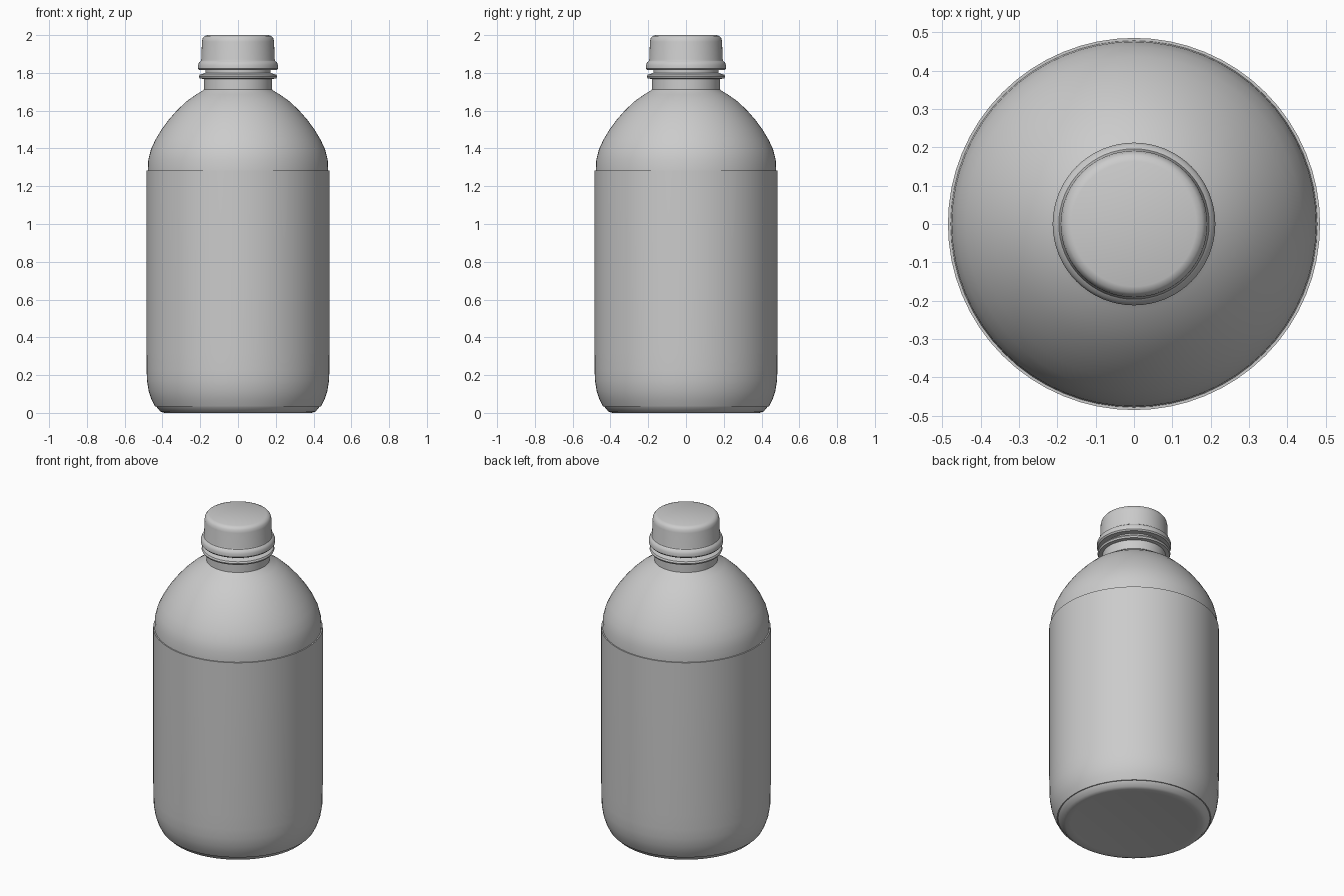
import bpy, bmesh, math

if "Cube" in bpy.data.objects:
    bpy.data.objects.remove(bpy.data.objects["Cube"])


def lathe(name, profile, segs=64, closed=False):
    """Revolve an (r, z) profile about the z axis."""
    bm = bmesh.new()
    rings = []
    for r, z in profile:
        if r == 0:
            rings.append([bm.verts.new((0, 0, z))] * segs)
        else:
            rings.append([bm.verts.new((r * math.cos(2 * math.pi * i / segs),
                                        r * math.sin(2 * math.pi * i / segs), z))
                          for i in range(segs)])
    pairs = list(zip(rings, rings[1:]))
    if closed:
        pairs.append((rings[-1], rings[0]))
    for a, b in pairs:
        for i in range(segs):
            j = (i + 1) % segs
            bm.faces.new(list(dict.fromkeys((a[i], a[j], b[j], b[i]))))
    bmesh.ops.recalc_face_normals(bm, faces=bm.faces)
    me = bpy.data.meshes.new(name)
    bm.to_mesh(me)
    bm.free()
    ob = bpy.data.objects.new(name, me)
    bpy.context.collection.objects.link(ob)
    bpy.ops.object.select_all(action='DESELECT')
    ob.select_set(True)
    bpy.context.view_layer.objects.active = ob
    bpy.ops.object.shade_smooth_by_angle(angle=math.radians(35))
    return ob


# Rounded lower corner shared by bottle and sleeve
lower = [(0.438, 0.035), (0.456, 0.07), (0.471, 0.115), (0.480, 0.17), (0.482, 0.23)]

# Bottle: base, wall, domed shoulder, neck with support ring
lathe("bottle", [(0, 0.006), (0.36, 0.004), (0.39, 0.0), (0.412, 0.008)]
      + [(r - 0.004, z) for r, z in lower]
      + [(0.478, 1.28), (0.475, 1.34), (0.461, 1.395), (0.437, 1.447),
         (0.405, 1.50), (0.366, 1.553), (0.322, 1.603), (0.272, 1.65),
         (0.222, 1.685), (0.19, 1.704), (0.181, 1.712), (0.181, 1.768),
         (0.203, 1.77), (0.208, 1.78), (0.203, 1.79), (0.180, 1.797),
         (0.172, 1.80), (0.172, 1.94), (0, 1.94)])

# Sleeve: thin label shell round the body
lathe("label_sleeve", [(r + 0.002, z) for r, z in lower]
      + [(0.485, 0.32), (0.485, 1.284), (0.476, 1.284), (0.476, 0.23), (0.432, 0.035)],
      closed=True)

# Cap with flared skirt and rounded top
lathe("cap", [(0.17, 1.815), (0.205, 1.815), (0.212, 1.823), (0.212, 1.842),
              (0.206, 1.856), (0.196, 1.864), (0.194, 1.872), (0.191, 1.965),
              (0.187, 1.983), (0.178, 1.994), (0.163, 2.0), (0, 2.0)])
